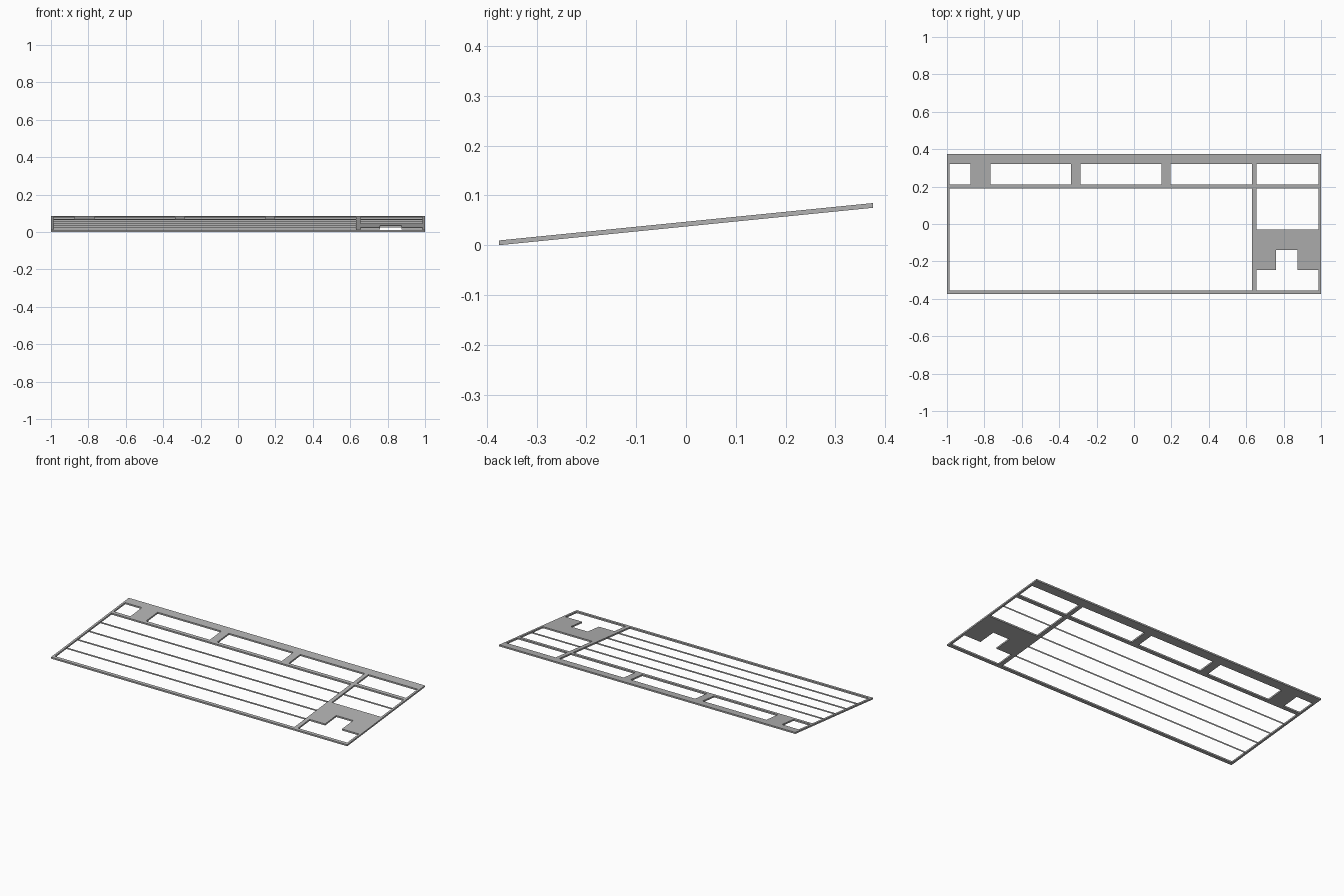
import bpy
import bmesh

cube = bpy.data.objects.get("Cube")
if cube:
    bpy.data.objects.remove(cube, do_unlink=True)

HALF_X, HALF_Y = 1.0, 0.375
THICK, SLOPE = 0.0095, 0.1

grey = bpy.data.materials.new("plate_grey")
grey.use_nodes = True
colour = (0.45, 0.45, 0.45, 1)
grey.diffuse_color = colour
grey.node_tree.nodes["Principled BSDF"].inputs["Base Color"].default_value = colour


def bottom(y):
    """Height of the tilted underside."""
    return SLOPE * (y + HALF_Y)


def add_object(name, bm):
    mesh = bpy.data.meshes.new(name)
    bm.to_mesh(mesh)
    bm.free()
    mesh.materials.append(grey)
    obj = bpy.data.objects.new(name, mesh)
    bpy.context.collection.objects.link(obj)
    return obj


# Openings in the plate: x min, x max, y min, y max
IN = 0.987
ROW = (0.211, 0.322)
holes = [
    (-IN, -0.874, *ROW),            # function row
    (-0.768, -0.338, *ROW),
    (-0.287, 0.148, *ROW),
    (0.195, 0.63, *ROW),
    (0.655, IN, *ROW),
    (-IN, 0.63, -0.356, 0.19),      # main block
    (0.655, IN, -0.03, 0.19),       # side block
    (0.655, IN, -0.356, -0.245),
    (0.76, 0.874, -0.245, -0.138),  # notch
]


def is_open(x, y):
    return any(a < x < b and c < y < d for a, b, c, d in holes)


# Plate: solid cells between the openings, extruded upward
xs = sorted({-HALF_X, HALF_X} | {v for h in holes for v in h[:2]})
ys = sorted({-HALF_Y, HALF_Y} | {v for h in holes for v in h[2:]})
bm = bmesh.new()
grid = {(x, y): bm.verts.new((x, y, bottom(y))) for x in xs for y in ys}
for x0, x1 in zip(xs, xs[1:]):
    for y0, y1 in zip(ys, ys[1:]):
        if not is_open((x0 + x1) / 2, (y0 + y1) / 2):
            bm.faces.new([grid[p] for p in ((x0, y0), (x1, y0), (x1, y1), (x0, y1))])
bmesh.ops.delete(bm, geom=[v for v in bm.verts if not v.link_faces], context="VERTS")
top = bmesh.ops.extrude_face_region(bm, geom=bm.faces[:], use_keep_orig=True)["geom"]
bmesh.ops.translate(bm, vec=(0, 0, THICK),
                    verts=[g for g in top if isinstance(g, bmesh.types.BMVert)])
bmesh.ops.recalc_face_normals(bm, faces=bm.faces[:])
add_object("frame_plate", bm)


# Row dividers: paper-thin upright webs across the openings
def divider(name, x0, x1, y):
    bm = bmesh.new()
    z = bottom(y)
    corners = ((x0, z), (x1, z), (x1, z + THICK), (x0, z + THICK))
    bm.faces.new([bm.verts.new((x, y, h)) for x, h in corners])
    add_object(name, bm)


for i, y in enumerate((-0.245, -0.138, -0.03, 0.081)):
    divider(f"main_row_divider_{i + 1}", -IN, 0.63, y)
divider("side_row_divider", 0.655, IN, 0.081)
